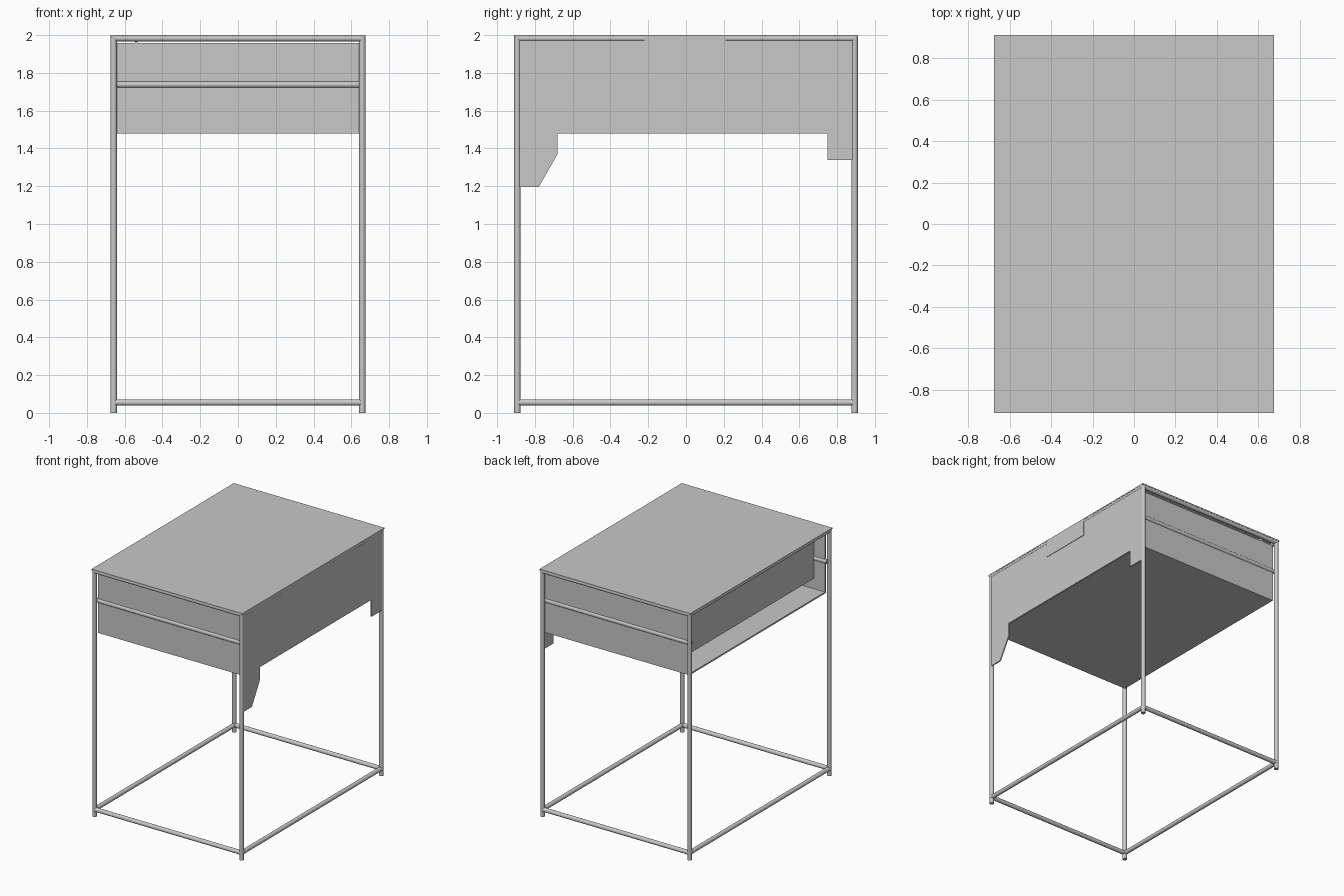
import bpy
import bmesh
from mathutils import Vector

cube = bpy.data.objects.get("Cube")
if cube:
    bpy.data.objects.remove(cube, do_unlink=True)

# Single painted metal colour
GREY = (0.58, 0.58, 0.58, 1.0)
metal = bpy.data.materials.new("grey_metal")
metal.use_nodes = True
metal.diffuse_color = GREY
metal.node_tree.nodes["Principled BSDF"].inputs["Base Color"].default_value = GREY

# Overall half sizes and tube radius
HX, HY, TOP, R = 0.675, 0.91, 2.0, 0.017
PX, PY = HX - R, HY - R          # tube centre lines
IX, IY = 0.642, 0.872            # compartment half sizes
FLOOR_Z = 1.478


def finish(name, bm, smooth=False):
    bmesh.ops.recalc_face_normals(bm, faces=bm.faces)
    mesh = bpy.data.meshes.new(name)
    bm.to_mesh(mesh)
    bm.free()
    mesh.materials.append(metal)
    obj = bpy.data.objects.new(name, mesh)
    bpy.context.collection.objects.link(obj)
    if smooth:
        bpy.ops.object.select_all(action='DESELECT')
        obj.select_set(True)
        bpy.context.view_layer.objects.active = obj
        bpy.ops.object.shade_smooth_by_angle()
    return obj


def tube(name, start, end):
    start, end = Vector(start), Vector(end)
    axis = end - start
    bm = bmesh.new()
    bmesh.ops.create_cone(bm, cap_ends=True, segments=20, radius1=R,
                          radius2=R, depth=axis.length)
    bmesh.ops.rotate(bm, verts=bm.verts,
                     matrix=axis.to_track_quat('Z', 'Y').to_matrix())
    bmesh.ops.translate(bm, verts=bm.verts, vec=(start + end) / 2)
    return finish(name, bm, True)


def box(name, low, high):
    low, high = Vector(low), Vector(high)
    bm = bmesh.new()
    bmesh.ops.create_cube(bm, size=1)
    bmesh.ops.scale(bm, verts=bm.verts, vec=high - low)
    bmesh.ops.translate(bm, verts=bm.verts, vec=(low + high) / 2)
    return finish(name, bm)


def side_plate(name, outline, x_in, x_out):
    """Extrude a (y, z) outline along x."""
    bm = bmesh.new()
    face = bm.faces.new([bm.verts.new((x_in, y, z)) for y, z in outline])
    grown = bmesh.ops.extrude_face_region(bm, geom=[face])["geom"]
    moved = [v for v in grown if isinstance(v, bmesh.types.BMVert)]
    bmesh.ops.translate(bm, verts=moved, vec=(x_out - x_in, 0, 0))
    return finish(name, bm)


# Legs
for sx, side in ((-1, "right"), (1, "left")):
    for sy, end in ((-1, "front"), (1, "back")):
        tube(f"{end}_{side}_leg", (sx * PX, sy * PY, 0),
             (sx * PX, sy * PY, TOP - 0.005))

# Horizontal rails: low stretchers and top frame
for label, z in (("lower", 0.055), ("top", TOP - R)):
    for s, end in ((-1, "front"), (1, "back")):
        tube(f"{label}_{end}_rail", (-PX, s * PY, z), (PX, s * PY, z))
    for s, side in ((-1, "right"), (1, "left")):
        tube(f"{label}_{side}_rail", (s * PX, -PY, z), (s * PX, PY, z))

# Table top sheet
box("table_top", (-HX, -HY, TOP - 0.01), (HX, HY, TOP))

# Compartment floor
box("compartment_floor", (-IX, -IY, FLOOR_Z), (PX, IY, FLOOR_Z + 0.012))

# Front and back panels set behind the legs, each crossed by a middle rail
for s, end in ((-1, "front"), (1, "back")):
    ys = sorted((s * (IY - 0.012), s * IY))
    box(f"{end}_panel", (-IX, ys[0], FLOOR_Z), (PX, ys[1], 1.958))
    rail_y = s * (IY - 0.006)
    tube(f"{end}_middle_rail", (-PX, rail_y, 1.738), (PX, rail_y, 1.738))

# Closed side sheet between the legs, with a chamfered front bracket
# and a short back bracket
EDGE_Y = 0.885
side_plate("left_side_panel", [
    (-EDGE_Y, 1.975), (-EDGE_Y, 1.195), (-0.78, 1.195),
    (-0.68, 1.37), (-0.68, FLOOR_Z), (0.75, FLOOR_Z), (0.75, 1.34),
    (EDGE_Y, 1.34), (EDGE_Y, 1.975)], 0.662, 0.671)

# Raised plate at the top of the closed side
box("side_top_plate", (0.667, -0.22, 1.855), (HX, 0.21, TOP - 0.004))

# Set-back panel on the open side
box("open_side_inner_panel", (-0.545, -IY, 1.575), (-0.533, IY, TOP - 0.01))
